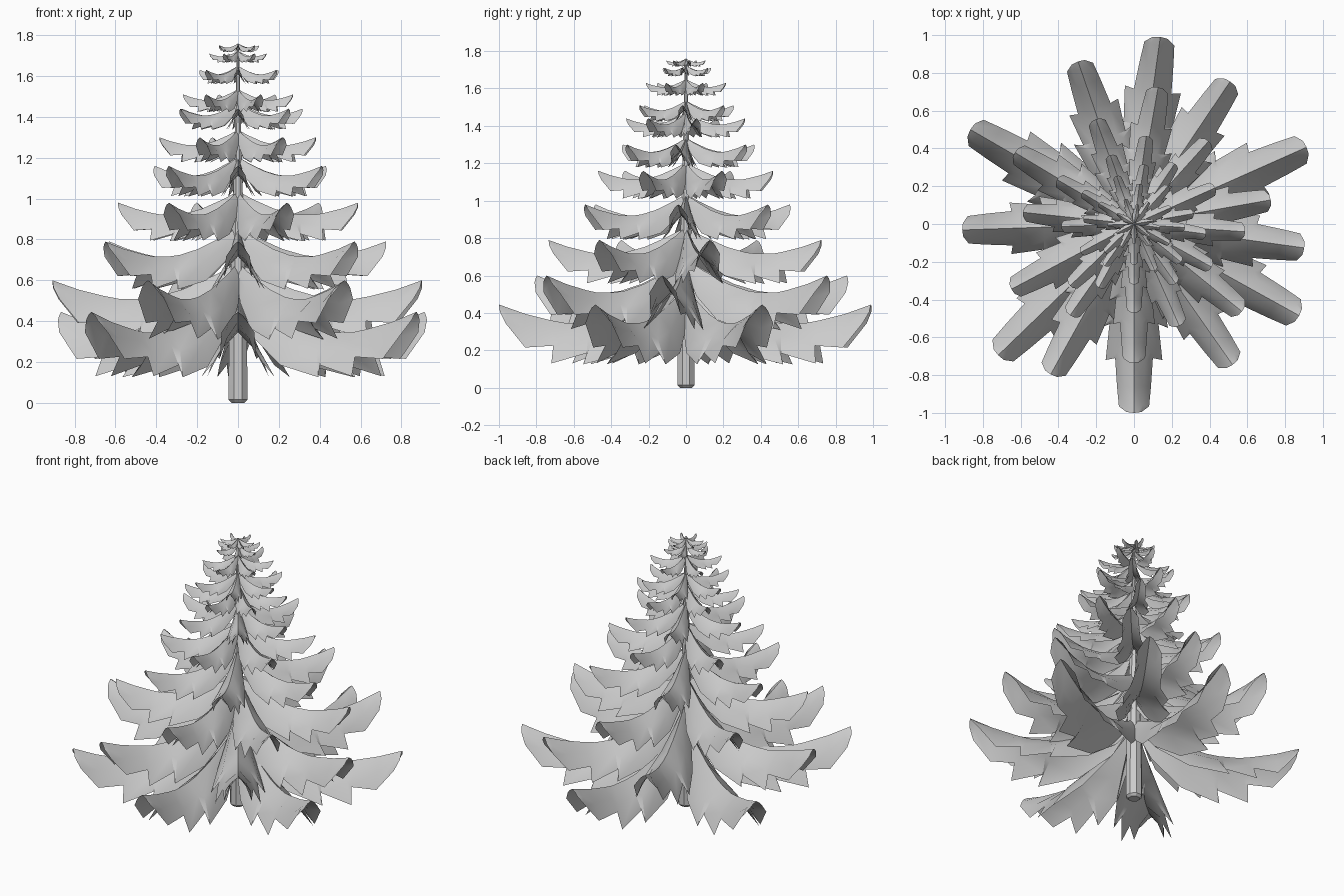
import bpy, bmesh, math
from mathutils import Matrix, Vector

if "Cube" in bpy.data.objects:
    bpy.data.objects.remove(bpy.data.objects["Cube"])

# Bough shape in units of its length: (ridge r, ridge z, edge r, edge half width, edge z)
# heights are relative to the tip; the edge pairs make outward pointing teeth
BOUGH = [
    (0.01, 0.09, 0.02, 0.02, 0.02),
    (0.12, 0.03, 0.12, 0.07, -0.12),
    (0.30, -0.05, 0.31, 0.135, -0.26),
    (0.44, -0.09, 0.55, 0.18, -0.32),
    (0.52, -0.10, 0.53, 0.13, -0.26),
    (0.64, -0.10, 0.72, 0.15, -0.315),
    (0.72, -0.085, 0.71, 0.10, -0.22),
    (0.86, -0.05, 0.86, 0.09, -0.23),
    (0.95, -0.018, 0.965, 0.08, -0.10),
    (1.00, 0.00, 0.995, 0.04, -0.04),
]
# Tiers: (length, tip height)
TIERS = [(1.0, 0.445), (0.91, 0.60), (0.735, 0.79), (0.59, 0.98), (0.47, 1.16), (0.385, 1.30),
         (0.32, 1.44), (0.27, 1.51), (0.215, 1.63), (0.14, 1.71), (0.105, 1.75)]
ODD = [24, 82, 150, 224, 270, 331]
EVEN = [56, 109, 182, 241, 305, 352]
THIRD = [10, 80, 149, 208, 270, 321]
FOURTH = [48, 110, 174, 235, 294, 356]


def finish(bm, name, angle=35):
    mesh = bpy.data.meshes.new(name)
    bm.to_mesh(mesh)
    bm.free()
    ob = bpy.data.objects.new(name, mesh)
    bpy.context.collection.objects.link(ob)
    bpy.ops.object.select_all(action='DESELECT')
    ob.select_set(True)
    bpy.context.view_layer.objects.active = ob
    bpy.ops.object.shade_smooth_by_angle(angle=math.radians(angle))
    return ob


def add_bough(bm, length, tip_z, degrees):
    """Arched, toothed sheet running outward from the trunk."""
    mat = Matrix.Translation((0, 0, tip_z)) @ Matrix.Rotation(math.radians(degrees), 4, 'Z') @ Matrix.Scale(length, 4)
    rows = []
    for rr, rz, er, ew, ez in BOUGH:
        row = []
        for side, t in ((-1, 1), (-1, 0.5), (0, 0), (1, 0.5), (1, 1)):
            across = 0.58 if t == 0.5 else t
            drop = 0.42 if t == 0.5 else t
            p = Vector((rr + (er - rr) * t, side * ew * across, rz + (ez - rz) * drop))
            row.append(bm.verts.new(mat @ p))
        rows.append(row)
    for a, b in zip(rows, rows[1:]):
        for i in range(4):
            bm.faces.new((a[i], b[i], b[i + 1], a[i + 1]))


# Boughs, one object per tier
for n, (length, tip_z) in enumerate(TIERS):
    angles = (ODD, EVEN, THIRD, FOURTH)[n % 4]
    bm = bmesh.new()
    for a in angles:
        add_bough(bm, length, tip_z, a)
    finish(bm, f"bough_tier_{n + 1}")

# Trunk: eight-sided, tapering, with a chamfered foot
bm = bmesh.new()
rings = []
for z, r in ((0, 0.035), (0.015, 0.05), (0.35, 0.048), (1.0, 0.026), (1.74, 0.006)):
    rings.append([bm.verts.new((r * math.cos(math.tau * (i + 0.5) / 8),
                                r * math.sin(math.tau * (i + 0.5) / 8), z)) for i in range(8)])
for a, b in zip(rings, rings[1:]):
    for i in range(8):
        j = (i + 1) % 8
        bm.faces.new((a[i], a[j], b[j], b[i]))
bm.faces.new(rings[0][::-1])
bm.faces.new(rings[-1])
finish(bm, "trunk", 30)
